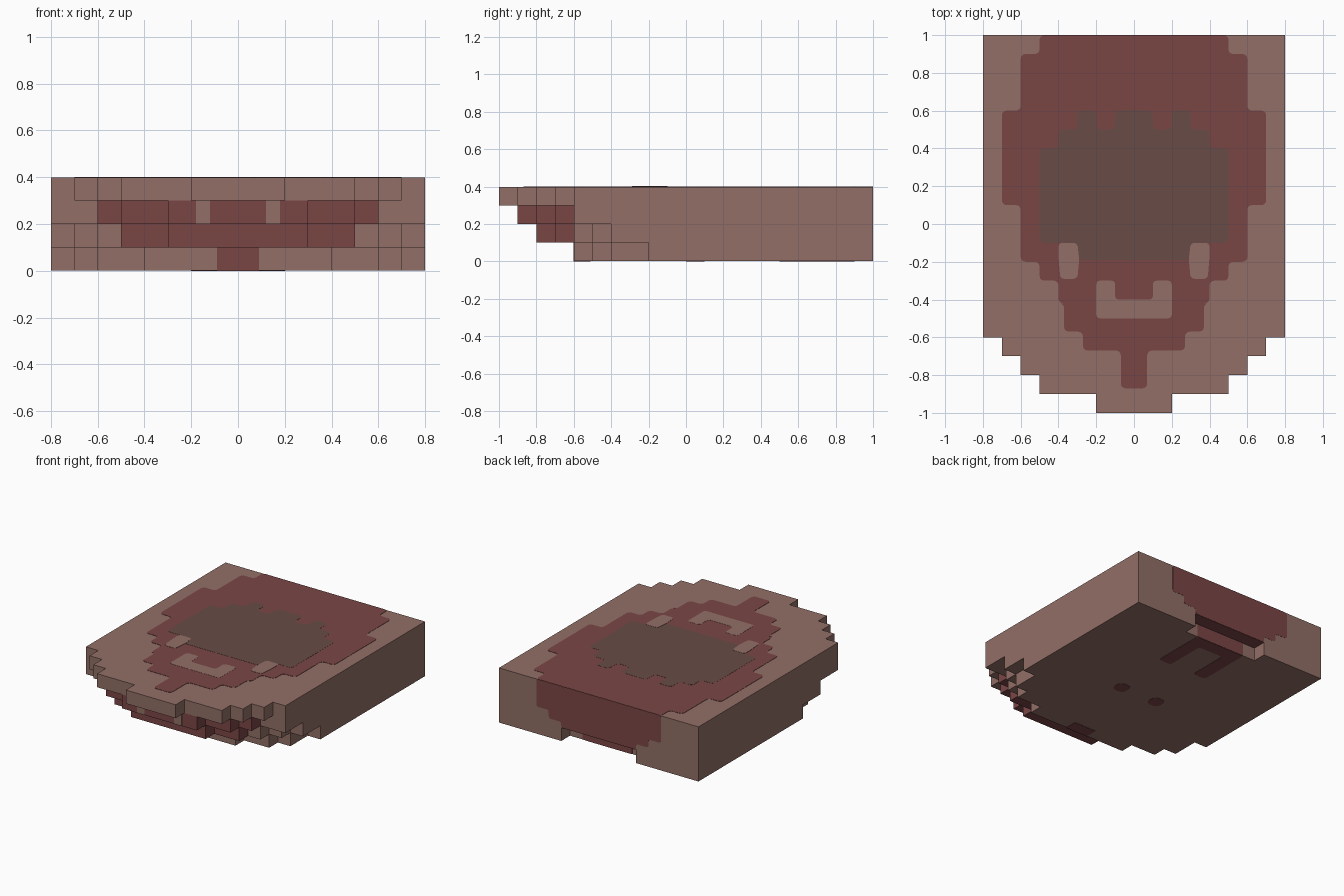
import bpy, bmesh
from mathutils import Vector

cube = bpy.data.objects.get("Cube")
if cube:
    bpy.data.objects.remove(cube, do_unlink=True)

T = 0.002  # how far painted plates stand proud


def material(name, rgb):
    lin = [((c / 255 + 0.055) / 1.055) ** 2.4 for c in rgb] + [1]
    m = bpy.data.materials.new(name)
    m.use_nodes = True
    m.diffuse_color = lin
    bsdf = m.node_tree.nodes["Principled BSDF"]
    bsdf.inputs["Base Color"].default_value = lin
    bsdf.inputs["Roughness"].default_value = 0.9
    return m


TAN = material("dusty tan", (147, 111, 103))
RED = material("dark red", (122, 70, 69))
GREY = material("grey brown", (104, 76, 70))


def stair(start, rows):
    """Symmetric stepped outline from (half width, end position) rows."""
    half, v = [], start
    for w, end in rows:
        half += [(w, v), (w, end)]
        v = end
    return half + [(-x, y) for x, y in reversed(half)]


def rect(x0, x1, v0, v1):
    return [(x0, v0), (x1, v0), (x1, v1), (x0, v1)]


def prism(name, pts, lo, hi, mat, axis="z", soft=0.0, split=None):
    """Extrude an outline along z (points are x, y) or along y (points are x, z)."""
    to3d = (lambda p: (p[0], p[1], lo)) if axis == "z" else (lambda p: (p[0], lo, p[1]))
    bm = bmesh.new()
    bm.faces.new([bm.verts.new(to3d(p)) for p in pts])
    if soft:
        bmesh.ops.bevel(bm, geom=bm.verts[:], offset=soft, segments=3,
                        profile=0.5, affect='VERTICES')
    up = bmesh.ops.extrude_face_region(bm, geom=bm.faces[:])["geom"]
    step = Vector((0, 0, hi - lo)) if axis == "z" else Vector((0, hi - lo, 0))
    bmesh.ops.translate(bm, vec=step,
                        verts=[g for g in up if isinstance(g, bmesh.types.BMVert)])
    if split is not None:  # faces in front of this y take the second colour
        bmesh.ops.bisect_plane(bm, geom=bm.verts[:] + bm.edges[:] + bm.faces[:],
                               plane_co=(0, split, 0), plane_no=(0, 1, 0))
        for f in bm.faces:
            f.material_index = int(f.calc_center_median().y < split - 0.01)
    bmesh.ops.recalc_face_normals(bm, faces=bm.faces[:])
    me = bpy.data.meshes.new(name)
    bm.to_mesh(me)
    bm.free()
    me.materials.append(mat)
    if split is not None:
        me.materials.append(RED)
    ob = bpy.data.objects.new(name, me)
    bpy.context.collection.objects.link(ob)
    return ob


# Four stacked slabs, each overhanging the one below at the front
prism("bottom_slab", stair(0.9, [(0.3, 1.0), (0.8, -0.2), (0.7, -0.4), (0.6, -0.5), (0.4, -0.6)]),
      T, 0.1, TAN)
prism("lower_middle_slab", stair(1.0, [(0.8, -0.4), (0.7, -0.5), (0.6, -0.6), (0.5, -0.7), (0.3, -0.8)]),
      0.1, 0.2, TAN, split=-0.6)
prism("upper_middle_slab", stair(1.0, [(0.8, -0.6), (0.6, -0.7), (0.5, -0.8), (0.3, -0.9)]),
      0.2, 0.3, TAN, split=-0.6)
prism("top_slab", stair(1.0, [(0.8, -0.6), (0.7, -0.7), (0.6, -0.8), (0.5, -0.9), (0.2, -1.0)]),
      0.3, 0.4 - T, TAN)

# Painted pattern on the top
top = 0.4 - T
prism("top_red_patch", stair(1.0, [(0.5, 0.9), (0.6, 0.6), (0.7, 0.1), (0.6, -0.2), (0.5, -0.3),
                                   (0.4, -0.42), (0.37, -0.57), (0.27, -0.67), (0.07, -0.87)]),
      top - T, top + T, RED, soft=0.025)
prism("top_grey_patch", stair(0.6, [(0.1, 0.5), (0.2, 0.6), (0.3, 0.5), (0.4, 0.4), (0.5, -0.1),
                                    (0.3, -0.19)]),
      top - T, top + 1.5 * T, GREY, soft=0.025)
prism("top_tan_bracket", stair(-0.4, [(0.1, -0.3), (0.2, -0.5)]),
      top - T, top + 1.5 * T, TAN, soft=0.02)
for side, s in (("left", 1), ("right", -1)):
    spot = [(0.3, -0.1), (0.4, -0.1), (0.4, -0.17), (0.39, -0.29), (0.3, -0.29), (0.29, -0.19)]
    prism("top_tan_spot_" + side, [(s * x, y) for x, y in spot],
          top - T, top + 2 * T, TAN, soft=0.02)
    # Tan strips on the front of the upper middle slab
    prism("front_tan_strip_" + side, rect(s * 0.12, s * 0.18, 0.2, 0.3),
          -0.9 - T, -0.9 + T, TAN, axis="y")
    # Round dots underneath
    prism("underside_dot_" + side, rect(s * 0.1, s * 0.2, 0.0, 0.1), 0, 2 * T, RED, soft=0.035)

# Red patch on the back, and the red recess below it
prism("back_red_patch", stair(0.4 - T, [(0.5, 0.2), (0.4, 0.14), (0.3, 0.1)]),
      1 - T, 1 + T / 2, RED, axis="y", soft=0.015)
prism("recess_ceiling", rect(-0.3, 0.3, 0.9, 1.0), 0.1 - T, 0.1 + T, RED)
prism("recess_wall", rect(-0.2, 0.2, T, 0.1), 0.9 - T, 0.9 + T, RED, axis="y")

# Red marks underneath and at the bottom of the front
prism("underside_red_fork", stair(0.8, [(0.1, 0.5), (0.2, 0.9)]), 0, 2 * T, RED, soft=0.02)
prism("front_red_mark", rect(-0.09, 0.09, -0.6 - T, -0.51), 0, 0.1, RED)
